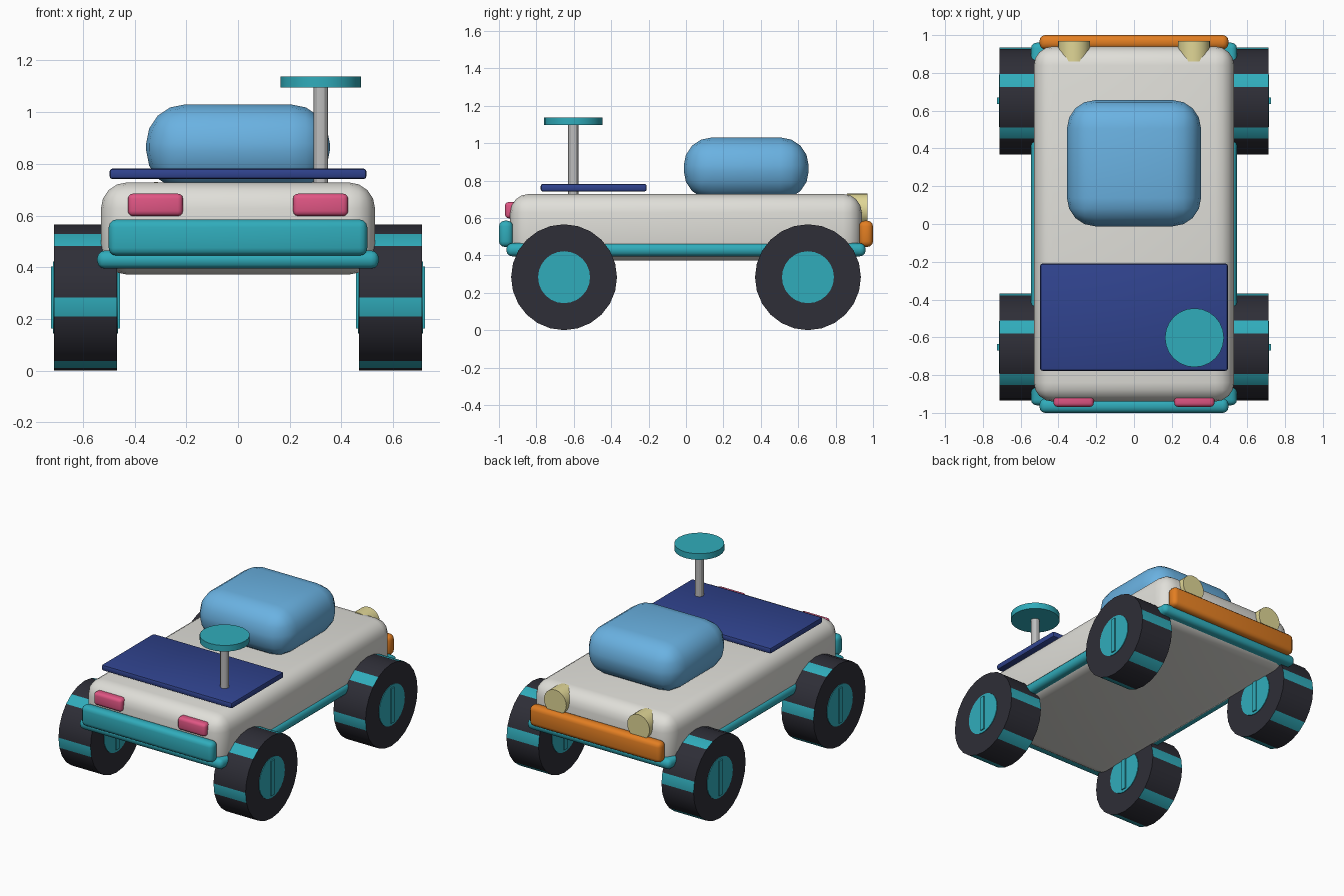
import bpy, bmesh, math
from mathutils import Matrix

if "Cube" in bpy.data.objects:
    bpy.data.objects.remove(bpy.data.objects["Cube"])


def material(name, r, g, b):
    m = bpy.data.materials.new(name)
    lin = [((c / 255 + 0.055) / 1.055) ** 2.4 for c in (r, g, b)]
    m.diffuse_color = (*lin, 1)
    m.use_nodes = True
    m.node_tree.nodes["Principled BSDF"].inputs["Base Color"].default_value = m.diffuse_color
    return m


WHITE = material("warm white", 224, 223, 217)
TEAL = material("teal", 48, 172, 187)
NAVY = material("navy blue", 48, 67, 142)
SKY = material("sky blue", 106, 178, 226)
PINK = material("pink", 224, 86, 132)
ORANGE = material("orange", 226, 126, 34)
CREAM = material("cream", 224, 214, 150)
RUBBER = material("dark rubber", 46, 46, 55)
METAL = material("grey metal", 188, 188, 188)


def finish(bm, name, mats, loc, angle):
    me = bpy.data.meshes.new(name)
    bm.to_mesh(me)
    bm.free()
    ob = bpy.data.objects.new(name, me)
    bpy.context.collection.objects.link(ob)
    ob.location = loc
    for m in mats:
        me.materials.append(m)
    bpy.ops.object.select_all(action='DESELECT')
    ob.select_set(True)
    bpy.context.view_layer.objects.active = ob
    bpy.ops.object.shade_smooth_by_angle(angle=math.radians(angle))
    return ob


def box(name, mat, x, y, z, bevel=0.0, seg=3):
    """Rounded box given by (min, max) on each axis."""
    bm = bmesh.new()
    bmesh.ops.create_cube(bm, size=1)
    rng = (x, y, z)
    bmesh.ops.scale(bm, vec=[b - a for a, b in rng], verts=bm.verts)
    if bevel:
        bmesh.ops.bevel(bm, geom=bm.edges[:], offset=bevel, segments=seg,
                        profile=0.5, affect='EDGES')
    return finish(bm, name, [mat], [(a + b) / 2 for a, b in rng], 40)


def cylinder(name, mats, loc, r, depth, axis='Z', sides=24, stripe=None):
    bm = bmesh.new()
    bmesh.ops.create_cone(bm, cap_ends=True, segments=sides,
                          radius1=r, radius2=r, depth=depth)
    turn = {'X': Matrix.Rotation(math.pi / 2, 3, 'Y'),
            'Y': Matrix.Rotation(math.pi / 2, 3, 'X'),
            'Z': Matrix.Identity(3)}[axis]
    bmesh.ops.rotate(bm, matrix=turn, verts=bm.verts)
    if stripe:
        for f in bm.faces:
            f.material_index = stripe(f)
    return finish(bm, name, mats, loc, 30)


def tread(f):
    """Every fourth tread face is teal, counted upwards from the front."""
    if abs(f.normal.x) > 0.5:
        return 0
    c = f.calc_center_median()
    a = math.degrees(math.atan2(c.z, -c.y)) % 60
    return 1 if 45 < a < 60 else 0


# Body, lower trim and bumpers
box("body", WHITE, (-0.53, 0.53), (-0.94, 0.94), (0.372, 0.728), 0.1, 4)
box("lower_trim", TEAL, (-0.545, 0.545), (-0.96, 0.96), (0.395, 0.465), 0.03)
box("front_bumper", TEAL, (-0.5, 0.5), (-1.0, -0.925), (0.445, 0.585), 0.03)
box("rear_bumper", ORANGE, (-0.5, 0.5), (0.925, 1.0), (0.445, 0.585), 0.03)

# Cushion, deck board and the steering post with its disc
box("cushion", SKY, (-0.355, 0.355), (-0.012, 0.656), (0.70, 1.03), 0.15, 4)
box("deck_board", NAVY, (-0.497, 0.497), (-0.777, -0.21), (0.741, 0.782), 0.012, 2)
cylinder("steering_post", [METAL], (0.32, -0.602, 0.91), 0.028, 0.38, sides=12)
cylinder("steering_disc", [TEAL], (0.32, -0.602, 1.117), 0.156, 0.042)

# Lamps and wheels on both sides
for side, s in (("left", -1), ("right", 1)):
    xs = sorted((s * 0.213, s * 0.426))
    box(side + "_front_lamp", PINK, xs, (-0.968, -0.90), (0.598, 0.685), 0.02)
    cylinder(side + "_rear_lamp", [CREAM], (s * 0.317, 0.915, 0.645), 0.085, 0.11, 'Y')
    for end, y in (("front", -0.652), ("rear", 0.652)):
        n = f"{side}_{end}_"
        loc = (s * 0.59, y, 0.283)
        cylinder(n + "tyre", [RUBBER, TEAL], loc, 0.283, 0.244, 'X', 24, tread)
        cylinder(n + "hub", [TEAL], loc, 0.139, 0.252, 'X')
        box(n + "hub_bar", TEAL, (loc[0] - 0.134, loc[0] + 0.134),
            (y - 0.017, y + 0.017), (0.163, 0.403))
